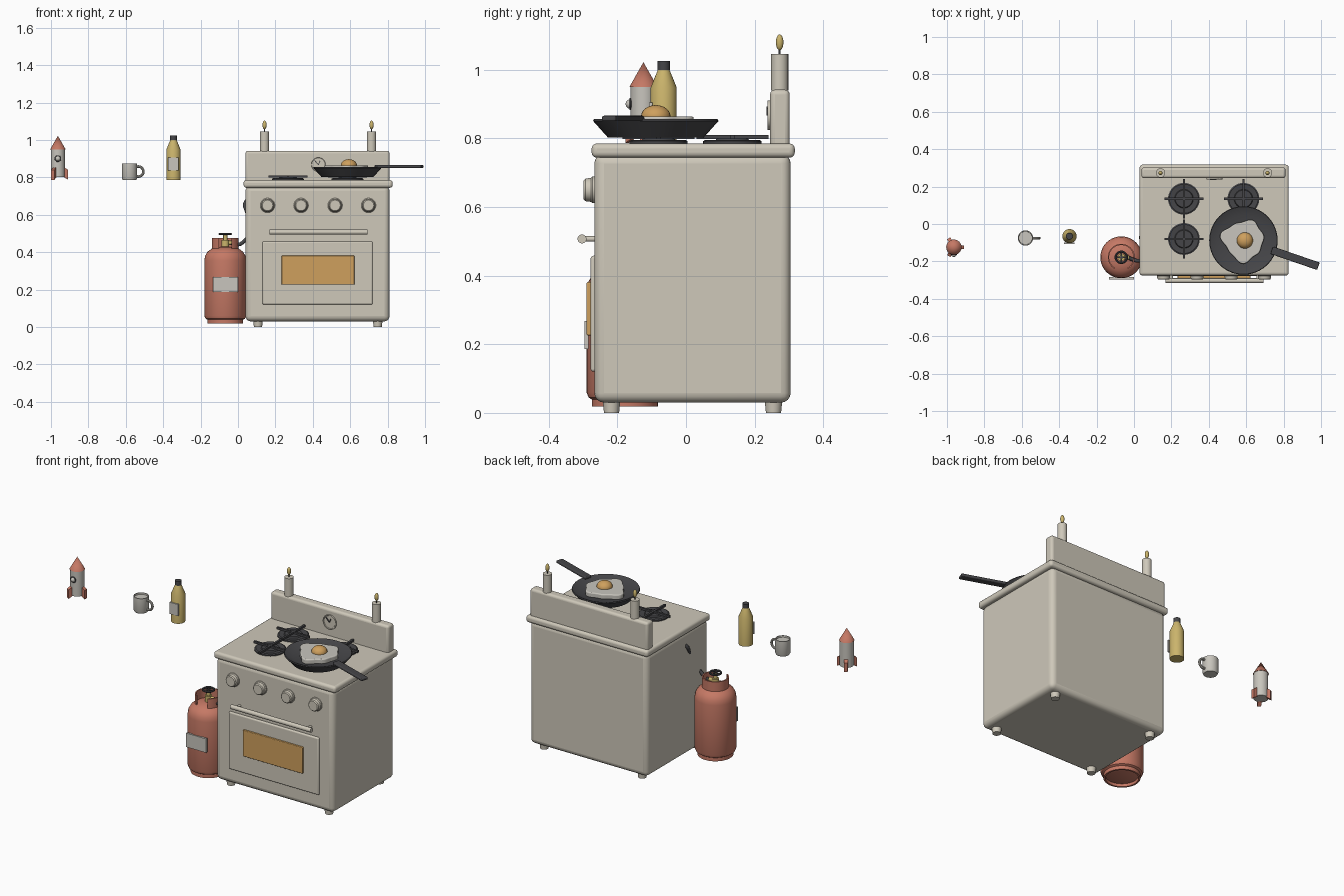
import bpy, bmesh, math
from math import sin, cos, pi, radians
from mathutils import Vector

cube = bpy.data.objects.get("Cube")
if cube:
    bpy.data.objects.remove(cube, do_unlink=True)


def material(name, rgb):
    m = bpy.data.materials.new(name)
    m.use_nodes = True
    m.diffuse_color = (*rgb, 1)
    bsdf = m.node_tree.nodes["Principled BSDF"]
    bsdf.inputs["Base Color"].default_value = (*rgb, 1)
    bsdf.inputs["Roughness"].default_value = 0.7
    return m


CREAM = material("cream enamel", (0.62, 0.58, 0.49))
PALE = material("pale grey", (0.58, 0.56, 0.51))
RED = material("faded red", (0.56, 0.19, 0.13))
AMBER = material("amber", (0.62, 0.35, 0.11))
GOLD = material("pale gold", (0.60, 0.46, 0.15))
DARK = material("dark iron", (0.06, 0.06, 0.065))


def finish(name, bm, mat, loc=(0, 0, 0), rot=(0, 0, 0), bevel=0.0):
    """Turn a bmesh into a shaded object."""
    bmesh.ops.recalc_face_normals(bm, faces=bm.faces)
    me = bpy.data.meshes.new(name)
    bm.to_mesh(me)
    bm.free()
    ob = bpy.data.objects.new(name, me)
    bpy.context.collection.objects.link(ob)
    ob.location, ob.rotation_euler = loc, rot
    me.materials.append(mat)
    if bevel:
        mod = ob.modifiers.new("rounded edges", "BEVEL")
        mod.width, mod.segments = bevel, 4
    bpy.ops.object.select_all(action="DESELECT")
    ob.select_set(True)
    bpy.context.view_layer.objects.active = ob
    bpy.ops.object.shade_smooth_by_angle(angle=radians(35))
    return ob


def box(name, mat, lo, hi, bevel=0.0, rot=(0, 0, 0)):
    lo, hi = Vector(lo), Vector(hi)
    bm = bmesh.new()
    bmesh.ops.create_cube(bm, size=1)
    bmesh.ops.scale(bm, vec=hi - lo, verts=bm.verts)
    return finish(name, bm, mat, (lo + hi) / 2, rot, bevel)


def lathe(name, mat, profile, loc, rot=(0, 0, 0), start=0.0, sweep=2 * pi, steps=40):
    """Spin (radius, height) points about z."""
    bm = bmesh.new()
    vs = [bm.verts.new((r * cos(start), r * sin(start), z)) for r, z in profile]
    es = [bm.edges.new(p) for p in zip(vs, vs[1:])]
    bmesh.ops.spin(bm, geom=vs + es, axis=(0, 0, 1), cent=(0, 0, 0), angle=sweep, steps=steps)
    bmesh.ops.remove_doubles(bm, verts=bm.verts, dist=1e-5)
    return finish(name, bm, mat, loc, rot)


def rod(name, mat, r, z0, z1, loc, rot=(0, 0, 0)):
    return lathe(name, mat, [(0, z0), (r, z0), (r, z1), (0, z1)], loc, rot, steps=24)


def ring(name, mat, major, minor, loc, rot=(0, 0, 0)):
    prof = [(major + minor * cos(i * pi / 5), minor * sin(i * pi / 5)) for i in range(11)]
    return lathe(name, mat, prof, loc, rot, steps=32)


def ball(name, mat, radii, loc):
    bm = bmesh.new()
    bmesh.ops.create_uvsphere(bm, u_segments=24, v_segments=14, radius=1)
    bmesh.ops.scale(bm, vec=radii, verts=bm.verts)
    return finish(name, bm, mat, loc)


def prism(name, mat, outline, depth, loc, rot=(0, 0, 0), bevel=0.0):
    bm = bmesh.new()
    face = bm.faces.new([bm.verts.new((x, y, 0)) for x, y in outline])
    top = bmesh.ops.extrude_face_region(bm, geom=[face])["geom"]
    bmesh.ops.translate(bm, vec=(0, 0, depth), verts=[g for g in top if isinstance(g, bmesh.types.BMVert)])
    return finish(name, bm, mat, loc, rot, bevel)


FRONT = (pi / 2, 0, 0)  # turns local z towards -y

# Stove shell
box("stove_body", CREAM, (0.04, -0.267, 0.03), (0.81, 0.305, 0.755), 0.028)
box("stove_top", CREAM, (0.03, -0.275, 0.744), (0.827, 0.317, 0.785), 0.015)
box("backsplash", CREAM, (0.04, 0.245, 0.77), (0.81, 0.302, 0.942), 0.014)
for x in (0.107, 0.747):
    for y in (-0.217, 0.255):
        lathe("foot", CREAM, [(0, 0), (0.022, 0), (0.026, 0.04), (0, 0.04)], (x, y, 0))

# Oven door, window and handle
box("oven_door", CREAM, (0.131, -0.278, 0.12), (0.72, -0.255, 0.458), 0.008)
box("oven_window", AMBER, (0.233, -0.29, 0.226), (0.623, -0.27, 0.381), 0.004)
rod("door_handle", CREAM, 0.013, -0.262, 0.262, (0.431, -0.303, 0.507), (0, pi / 2, 0))
for x in (0.2, 0.662):
    rod("handle_post", CREAM, 0.008, 0, 0.05, (x, -0.255, 0.507), FRONT)

# Control knobs
for x in (0.158, 0.337, 0.519, 0.698):
    lathe("knob", CREAM, [(0.039, 0), (0.039, 0.008), (0.035, 0.012), (0.033, 0.028), (0.028, 0.033), (0, 0.033)],
          (x, -0.265, 0.65), FRONT)

# Clock on the backsplash
lathe("clock_face", CREAM, [(0.043, -0.005), (0.043, 0.008), (0.038, 0.008), (0.036, 0.005), (0, 0.005)],
      (0.43, 0.245, 0.868), FRONT)
for length, turn in ((0.032, -0.75), (0.022, 0.4)):
    box("clock_hand", DARK, (0.43 + sin(turn) * length / 2 - 0.002, 0.235, 0.868 + cos(turn) * length / 2 - length / 2),
        (0.43 + sin(turn) * length / 2 + 0.002, 0.24, 0.868 + cos(turn) * length / 2 + length / 2), 0, (0, turn, 0))

# Burners with cross grates
for x in (0.267, 0.585):
    for y in (0.135, -0.08):
        lathe("burner", DARK, [(0.085, 0), (0.085, 0.008), (0.078, 0.012), (0.05, 0.009), (0.046, 0.016), (0, 0.016)],
              (x, y, 0.784))
        box("grate_bar", DARK, (x - 0.105, y - 0.006, 0.798), (x + 0.105, y + 0.006, 0.81))
        box("grate_bar", DARK, (x - 0.006, y - 0.105, 0.798), (x + 0.006, y + 0.105, 0.81))

# Frying pan
px, py = 0.585, -0.088
lathe("frying_pan", DARK, [(0, 0), (0.14, 0), (0.183, 0.048), (0.18, 0.053), (0.174, 0.051), (0.138, 0.034), (0, 0.034)],
      (px, py, 0.803))
a = radians(-19)
dx, dy = 0.292 * cos(a), 0.292 * sin(a)
box("pan_handle", DARK, (px + dx - 0.132, py + dy - 0.021, 0.85), (px + dx + 0.132, py + dy + 0.021, 0.866),
    0.005, (0, 0, a))

# Fried egg
steps = [i * 2 * pi / 48 for i in range(48)]
lobes = [0.108 + 0.009 * sin(3 * t - 0.6) + 0.007 * cos(4 * t + 0.8) + 0.005 * sin(7 * t) for t in steps]
prism("egg_white", PALE, [(r * cos(t), r * sin(t)) for r, t in zip(lobes, steps)], 0.03, (px, py, 0.834), bevel=0.006)
ball("egg_yolk", AMBER, (0.043, 0.043, 0.033), (px + 0.008, py, 0.864))

# Candles on the backsplash
for x in (0.142, 0.714):
    rod("candle", CREAM, 0.025, 0, 0.107, (x, 0.273, 0.939))
    rod("candle_wick", DARK, 0.003, 0, 0.03, (x, 0.273, 1.04))
    ball("candle_flame", GOLD, (0.011, 0.011, 0.023), (x, 0.273, 1.08))

# Gas cylinder
gx, gy = -0.068, -0.178
lathe("gas_cylinder", RED, [(0, 0.035), (0.09, 0.035), (0.106, 0.045), (0.112, 0.06), (0.112, 0.355), (0.108, 0.38),
                            (0.095, 0.402), (0.073, 0.418), (0.04, 0.428), (0, 0.431)], (gx, gy, 0))
lathe("gas_foot_ring", RED, [(0.086, 0.04), (0.086, 0.018), (0.096, 0.018), (0.096, 0.04)], (gx, gy, 0))
gap = radians(30)
collar = [(0.065, 0.405), (0.072, 0.405), (0.072, 0.475), (0.065, 0.475), (0.065, 0.405)]
lathe("gas_collar", RED, collar, (gx, gy, 0), start=-pi / 2 + gap, sweep=2 * pi - 2 * gap)
rod("gas_valve", GOLD, 0.02, 0.42, 0.465, (gx, gy, 0))
rod("gas_valve_stem", GOLD, 0.011, 0.46, 0.495, (gx, gy, 0))
rod("gas_valve_outlet", GOLD, 0.011, 0, 0.04, (gx, gy, 0.45), (0, pi / 2, 0))
ring("gas_handwheel", DARK, 0.03, 0.006, (gx, gy, 0.497))
for turn in (0, pi / 2):
    box("handwheel_spoke", DARK, (gx - 0.03, gy - 0.003, 0.494), (gx + 0.03, gy + 0.003, 0.5), 0, (0, 0, turn))
box("gas_label", PALE, (gx - 0.065, gy - 0.118, 0.186), (gx + 0.067, gy - 0.106, 0.268))

# Gas hose into the stove side
curve = bpy.data.curves.new("gas_hose", "CURVE")
curve.dimensions, curve.bevel_depth, curve.bevel_resolution = "3D", 0.01, 3
path = [(-0.035, -0.178, 0.45), (-0.01, -0.19, 0.435), (0.03, -0.2, 0.45), (0.08, -0.18, 0.52),
        (0.05, -0.1, 0.61), (0.027, -0.06, 0.67), (0.07, -0.05, 0.69)]
spline = curve.splines.new("NURBS")
spline.points.add(len(path) - 1)
for point, co in zip(spline.points, path):
    point.co = (*co, 1)
spline.use_endpoint_u, spline.order_u = True, 3
curve.materials.append(DARK)
bpy.context.collection.objects.link(bpy.data.objects.new("gas_hose", curve))

# Bottle
bx, by = -0.345, -0.065
lathe("bottle", GOLD, [(0, 0.785), (0.038, 0.785), (0.038, 0.948), (0.017, 1.0), (0, 1.0)], (bx, by, 0))
rod("bottle_cap", DARK, 0.018, 1.0, 1.025, (bx, by, 0))
box("bottle_label", PALE, (bx - 0.028, by - 0.043, 0.836), (bx + 0.028, by - 0.033, 0.905))

# Mug
mx, my = -0.58, -0.075
lathe("mug", PALE, [(0, 0.785), (0.036, 0.785), (0.041, 0.795), (0.041, 0.875), (0.036, 0.875), (0.035, 0.866), (0, 0.866)],
      (mx, my, 0))
ring("mug_handle", PALE, 0.027, 0.007, (mx + 0.047, my, 0.831), FRONT)

# Toy rocket
rx, ry = -0.963, -0.124
rod("rocket_body", PALE, 0.038, 0.803, 0.952, (rx, ry, 0))
lathe("rocket_nose", RED, [(0, 0.95), (0.041, 0.95), (0, 1.022)], (rx, ry, 0))
ball("rocket_porthole", PALE, (0.014, 0.014, 0.014), (rx, ry - 0.038, 0.9))
ring("porthole_rim", DARK, 0.015, 0.003, (rx, ry - 0.038, 0.9), FRONT)
for k in range(3):
    t = k * 2 * pi / 3
    fin = [(0.03, 0.802), (0.055, 0.787), (0.055, 0.84), (0.03, 0.856)]
    prism("rocket_fin", RED, fin, 0.02, (rx - 0.01 * sin(t), ry + 0.01 * cos(t), 0), (pi / 2, 0, t))
